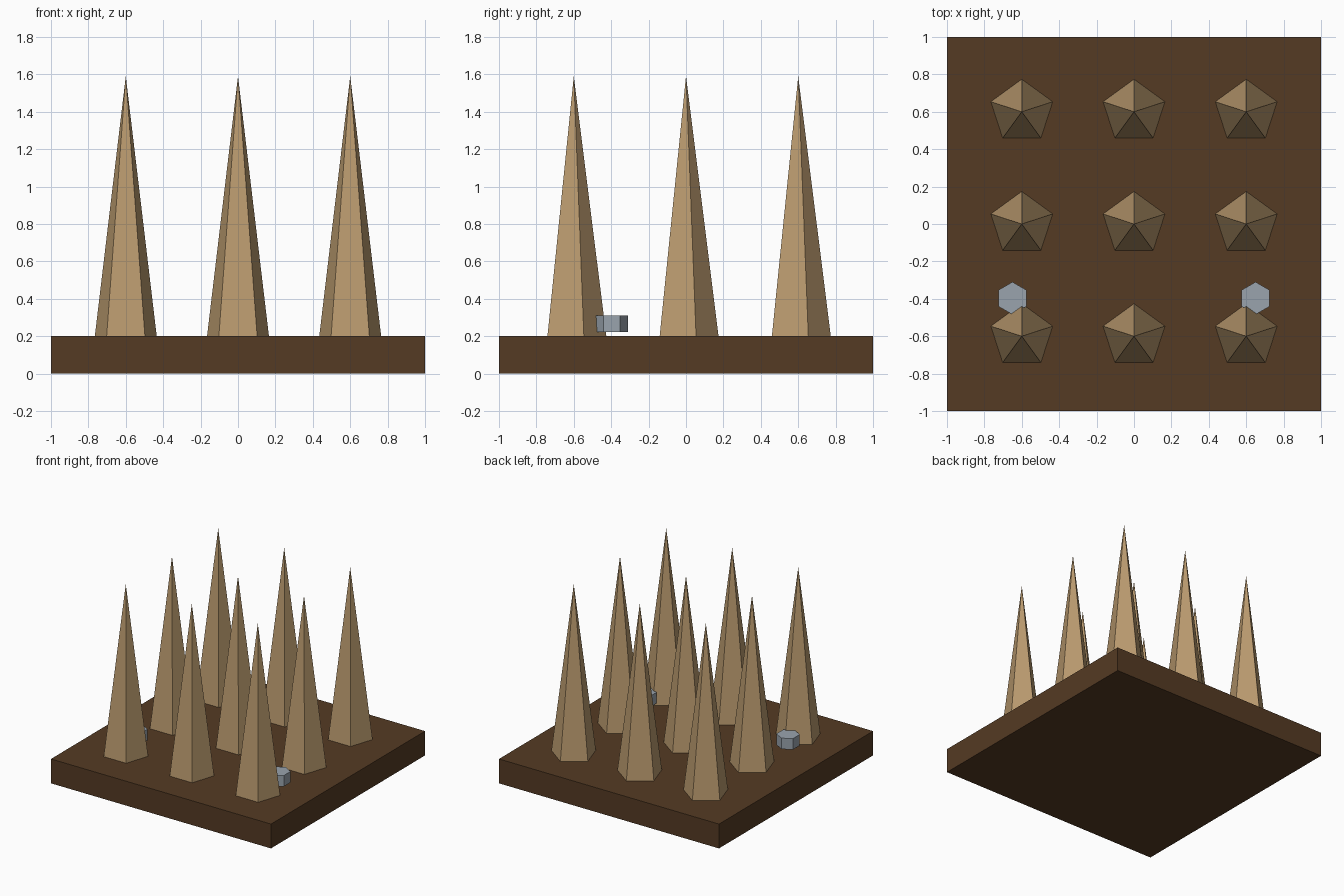
import bpy
import math

cube = bpy.data.objects.get("Cube")
if cube:
    bpy.data.objects.remove(cube, do_unlink=True)


def material(name, rgb):
    mat = bpy.data.materials.new(name)
    mat.use_nodes = True
    mat.diffuse_color = (*rgb, 1)
    mat.node_tree.nodes["Principled BSDF"].inputs["Base Color"].default_value = (*rgb, 1)
    return mat


dark_wood = material("dark wood", (0.09, 0.043, 0.017))
pale_wood = material("pale wood", (0.50, 0.33, 0.16))
steel = material("steel", (0.32, 0.37, 0.42))


def finish(name, mat):
    obj = bpy.context.object
    obj.name = name
    obj.data.name = name
    obj.data.materials.append(mat)
    return obj


# Square base board
BOARD_TOP = 0.2
bpy.ops.mesh.primitive_cube_add(size=1, location=(0, 0, BOARD_TOP / 2))
board = finish("base_board", dark_wood)
board.scale = (2, 2, BOARD_TOP)

# Three by three grid of five-sided spikes, one corner pointing to the back
SPIKE_TIP = 1.59
SPACING = 0.6
height = SPIKE_TIP - BOARD_TOP
for row in (-1, 0, 1):
    for column in (-1, 0, 1):
        bpy.ops.mesh.primitive_cone_add(
            vertices=5, radius1=0.174, radius2=0, depth=height,
            location=(column * SPACING, row * SPACING, BOARD_TOP + height / 2))
        finish("spike", pale_wood)

# Hexagonal bolts behind the two front corner spikes
for side, label in ((-1, "right"), (1, "left")):
    bpy.ops.mesh.primitive_cylinder_add(
        vertices=6, radius=0.087, depth=0.09,
        location=(side * 0.65, -0.397, 0.267))
    finish("bolt_" + label, steel)
